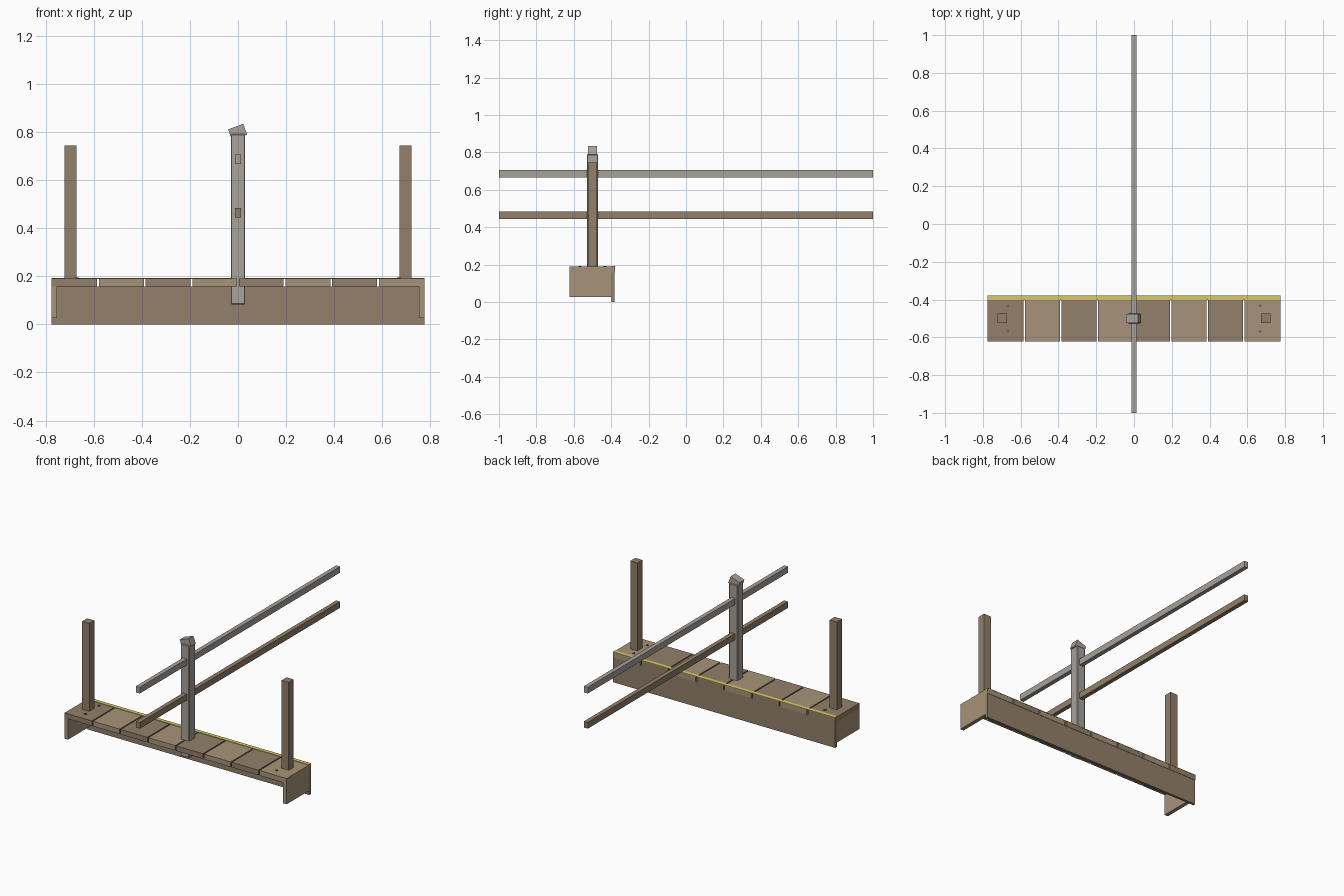
import bpy, bmesh, math
from mathutils import Matrix

if "Cube" in bpy.data.objects:
    bpy.data.objects.remove(bpy.data.objects["Cube"])


def material(name, rgb):
    m = bpy.data.materials.new(name)
    m.diffuse_color = (*rgb, 1)
    m.use_nodes = True
    m.node_tree.nodes["Principled BSDF"].inputs["Base Color"].default_value = m.diffuse_color
    return m


DARK = material("dark_wood", (0.29, 0.215, 0.145))
LIGHT = material("light_wood", (0.39, 0.295, 0.195))
GREY = material("weathered_grey", (0.39, 0.36, 0.33))
YELLOW = material("yellow_paint", (0.70, 0.58, 0.13))
BOLT = material("bolt_metal", (0.15, 0.13, 0.11))


def finish(bm, name, mat):
    me = bpy.data.meshes.new(name)
    bm.to_mesh(me)
    bm.free()
    ob = bpy.data.objects.new(name, me)
    bpy.context.collection.objects.link(ob)
    me.materials.append(mat)
    return ob


def box(name, x, y, z, mat, bevel=0.0):
    """Box from (min, max) ranges, origin at its centre."""
    bm = bmesh.new()
    size = [r[1] - r[0] for r in (x, y, z)]
    bmesh.ops.create_cube(bm, size=1, matrix=Matrix.Diagonal((*size, 1)))
    ob = finish(bm, name, mat)
    ob.location = [(r[0] + r[1]) / 2 for r in (x, y, z)]
    if bevel:
        mod = ob.modifiers.new("chamfer", 'BEVEL')
        mod.width = bevel
        mod.segments = 1
    return ob


HALF, FRONT, BACK = 0.776, -0.623, -0.379
DECK_LOW, DECK_TOP = 0.158, 0.190
POST_Y = -0.50

# Deck planks
pitch = 2 * HALF / 8
for i in range(8):
    x0 = -HALF + i * pitch
    gap0 = 0.004 if i > 0 else 0
    gap1 = 0.004 if i < 7 else 0
    box(f"deck_plank_{i + 1}", (x0 + gap0, x0 + pitch - gap1), (FRONT, BACK),
        (DECK_LOW, DECK_TOP), LIGHT if i % 2 else DARK)

# Painted edge strip
box("edge_stripe", (-HALF, HALF), (-0.402, BACK + 0.001),
    (DECK_TOP - 0.001, DECK_TOP + 0.003), YELLOW)

# Skirt boards: long back board and two ends, front left open
box("back_board", (-HALF, HALF), (-0.397, -0.381), (0, DECK_LOW), DARK)
for s, side in ((-1, "left"), (1, "right")):
    box(f"{side}_end_board", sorted((s * 0.752, s * HALF)), (FRONT, -0.397),
        (0.027, DECK_LOW), LIGHT)

    # End post
    box(f"{side}_post", (s * 0.697 - 0.025, s * 0.697 + 0.025),
        (POST_Y - 0.025, POST_Y + 0.025), (DECK_LOW, 0.745), DARK)

    # Bolt heads in the end plank
    for j, y in enumerate((-0.568, -0.433)):
        bm = bmesh.new()
        bmesh.ops.create_cone(bm, cap_ends=True, segments=10, radius1=0.008,
                              radius2=0.008, depth=0.008)
        bolt = finish(bm, f"{side}_bolt_{j + 1}", BOLT)
        bolt.location = (s * 0.668, y, DECK_TOP)

# Centre post with slightly chamfered edges
box("centre_post", (-0.03, 0.03), (POST_Y - 0.03, POST_Y + 0.03),
    (0.082, 0.792), GREY, bevel=0.004)

# Tilted block on top of the centre post
cap = box("post_cap", (-0.035, 0.032), (POST_Y - 0.024, POST_Y + 0.024),
          (0.776, 0.824), GREY)
cap.rotation_euler = (0, math.radians(-20), 0)

# Long rails through the centre post
box("upper_rail", (-0.0135, 0.0135), (-1, 1), (0.667, 0.706), GREY)
box("lower_rail", (-0.0135, 0.0135), (-1, 1), (0.445, 0.484), DARK)
